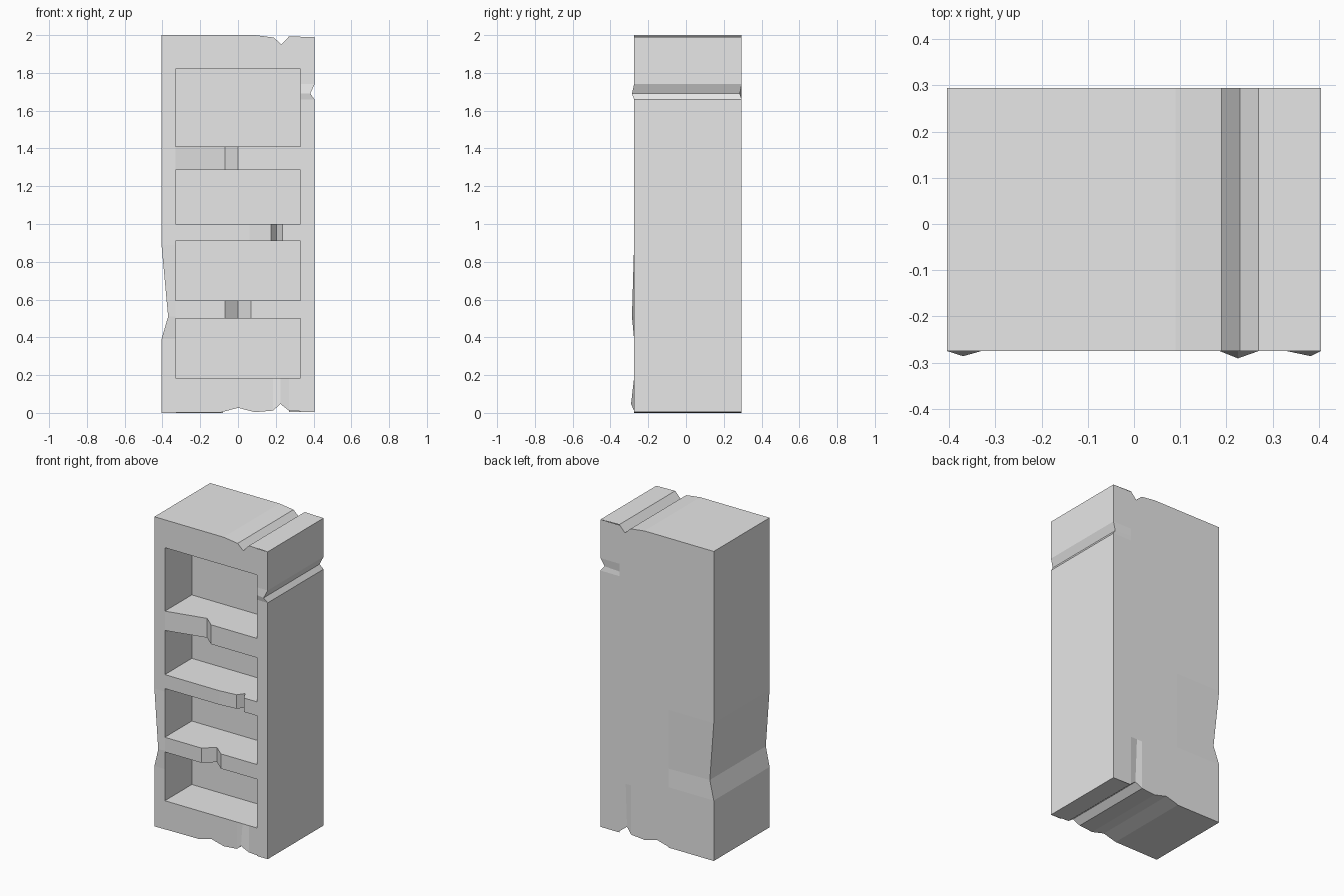
import bpy
import bmesh
from mathutils import Vector

if "Cube" in bpy.data.objects:
    bpy.data.objects.remove(bpy.data.objects["Cube"])

FRONT, BACK, INNER = -0.275, 0.295, 0.0   # depth planes
W, OPEN = 0.405, 0.33                     # half widths of body and openings
bm = bmesh.new()


def strip(a, b, facing):
    """Join two matching rows of points with quads that face a direction."""
    for i in range(len(a) - 1):
        verts = [bm.verts.new(p) for p in (a[i], a[i + 1], b[i + 1], b[i])]
        face = bm.faces.new(verts)
        face.normal_update()
        if face.normal.dot(Vector(facing)) < 0:
            face.normal_flip()


def wall(edge, y, nudge):
    """Outline points (x, z, chip) at a depth, with chipped points nudged."""
    return [(x, y + chip * nudge, z) for x, z, chip in edge]


def span(edge, lo, hi):
    """Part of a horizontal outline between two x values, ends interpolated."""
    out = []
    for (x0, y0, z0), (x1, y1, z1) in zip(edge, edge[1:]):
        for x in (lo, hi):
            if x0 < x < x1:
                t = (x - x0) / (x1 - x0)
                out.append((x, y0 + t * (y1 - y0), z0 + t * (z1 - z0)))
        if lo <= x1 <= hi:
            out.append((x1, y1, z1))
    return sorted(set(out))


# Worn outline: x, z, chip amount
left = [(-W, 0, 0), (-W, .39, 0), (-.37, .51, .7), (-W, .89, 0), (-W, 2, 0)]
right = [(W, .004, 0), (W, 1.66, 0), (.383, 1.69, .7), (W, 1.74, 0), (W, 1.99, 0)]
top = [(-W, 2, 0), (.09, 2, 0), (.19, 1.987, 0), (.23, 1.95, 0),
       (.27, 1.993, 0), (W, 1.99, 0)]
bottom = [(-W, 0, 0), (-.09, .003, 0), (0, .027, 0), (.09, .004, 0),
          (.185, .012, 0), (.225, .047, 1), (.27, .012, 0), (W, .004, 0)]

# Outer sides, top and underside
for edge, facing in ((left, (-1, 0, 0)), (right, (1, 0, 0)),
                     (top, (0, 0, 1)), (bottom, (0, 0, -1))):
    strip(wall(edge, FRONT, -.016), wall(edge, BACK, -.014), facing)


def frame(y, nudge, x_lo, x_hi, z_lo, z_hi, facing):
    """Border of a front or back face around a rectangular centre."""
    for edge, x in ((left, x_lo), (right, x_hi)):
        outer = wall(edge, y, nudge)
        strip(outer, [(x, y, p[2]) for p in outer], facing)
    for edge, z in ((top, z_hi), (bottom, z_lo)):
        outer = span(wall(edge, y, nudge), x_lo, x_hi)
        strip(outer, [(p[0], y, z) for p in outer], facing)


frame(FRONT, -.016, -OPEN, OPEN, .185, 1.82, (0, -1, 0))
frame(BACK, -.014, -.08, .27, .33, 1.9, (0, 1, 0))
strip([(-.08, BACK, .33), (.27, BACK, .33)],
      [(-.08, BACK, 1.9), (.27, BACK, 1.9)], (0, 1, 0))

# Shelf rails: underside, upper side, and dents as x, depth
rails = [
    (0, .185, []),
    (.50, .595, [(-.07, 0), (0, .06), (.07, 0)]),
    (.91, 1.0, [(.06, 0), (.175, .012), (.205, .055), (.235, 0)]),
    (1.285, 1.41, [(-.07, .06), (0, 0)]),
    (1.82, 2, []),
]


def lip(dents, z):
    row = [(-OPEN, 0)] + dents + [(OPEN, 0)]
    return [(x, FRONT + d, z) for x, d in row]


for under, upper, dents in rails[1:-1]:
    strip(lip(dents, under), lip(dents, upper), (0, -1, 0))

# Compartments between neighbouring rails
for low, high in zip(rails, rails[1:]):
    z0, z1 = low[1], high[0]
    for dents, z, facing in ((low[2], z0, (0, 0, 1)), (high[2], z1, (0, 0, -1))):
        row = lip(dents, z)
        strip(row, [(p[0], INNER, z) for p in row], facing)
    strip([(-OPEN, INNER, z0), (OPEN, INNER, z0)],
          [(-OPEN, INNER, z1), (OPEN, INNER, z1)], (0, -1, 0))
    for x in (-OPEN, OPEN):
        strip([(x, FRONT, z0), (x, INNER, z0)],
              [(x, FRONT, z1), (x, INNER, z1)], (-x, 0, 0))

bmesh.ops.remove_doubles(bm, verts=bm.verts, dist=.0005)
mesh = bpy.data.meshes.new("bookcase")
bm.to_mesh(mesh)
bm.free()

# Plain stone grey
grey = bpy.data.materials.new("light_grey")
grey.use_nodes = True
colour = (.8, .8, .8, 1)
grey.diffuse_color = colour
grey.node_tree.nodes["Principled BSDF"].inputs["Base Color"].default_value = colour
mesh.materials.append(grey)

bookcase = bpy.data.objects.new("bookcase", mesh)
bpy.context.collection.objects.link(bookcase)
